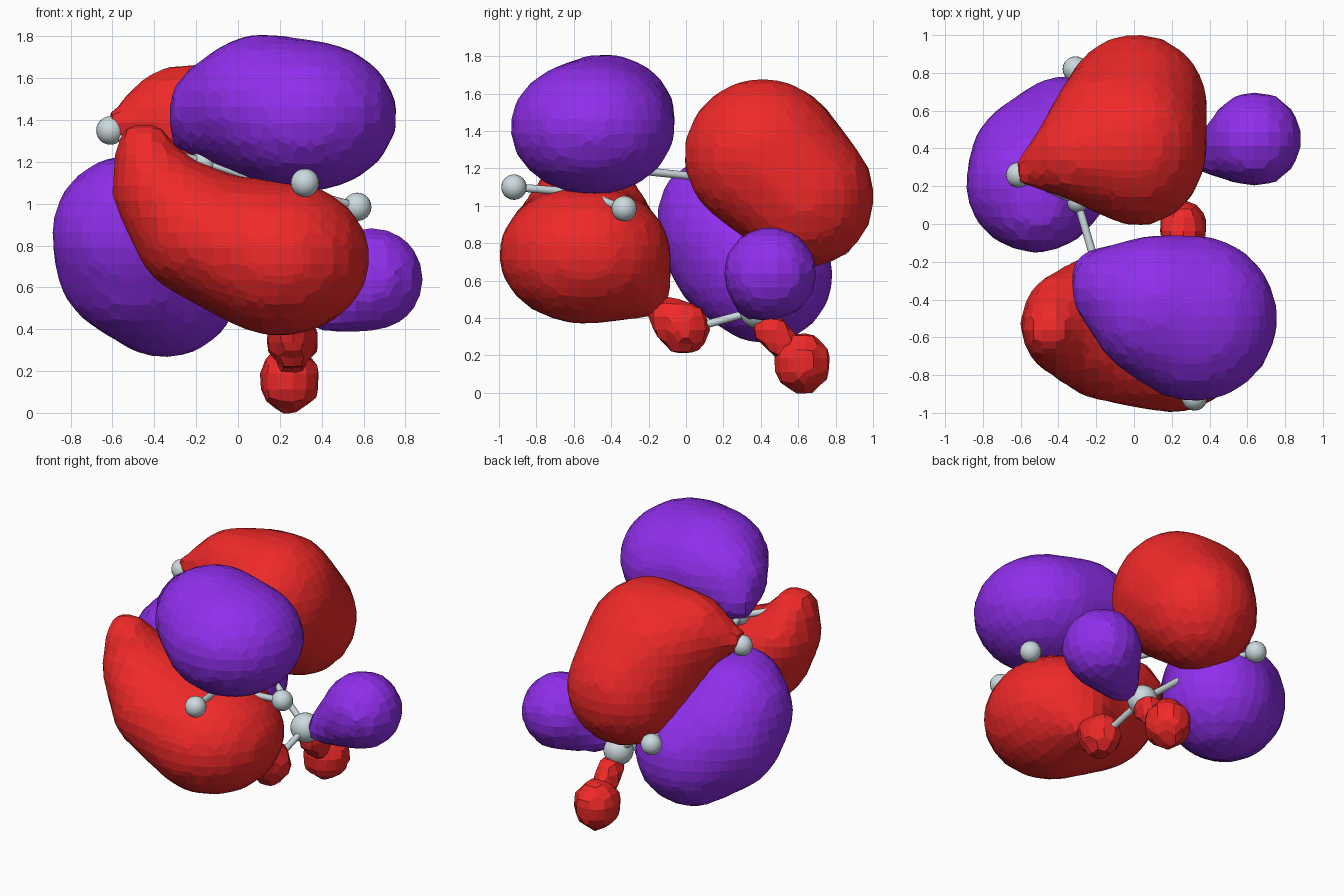
import bpy, bmesh
from mathutils import Vector, Matrix

if "Cube" in bpy.data.objects:
    bpy.data.objects.remove(bpy.data.objects["Cube"])


def material(name, rgb):
    m = bpy.data.materials.new(name)
    m.diffuse_color = (*rgb, 1)
    m.use_nodes = True
    m.node_tree.nodes["Principled BSDF"].inputs["Base Color"].default_value = m.diffuse_color
    return m


RED = material("red", (0.87, 0.022, 0.022))
PURPLE = material("purple", (0.28, 0.028, 0.84))
PALE = material("pale_grey", (0.60, 0.70, 0.73))
GROW = 0.012  # makes up for the shrinkage of the remesh


def finish(bm, name, mat):
    mesh = bpy.data.meshes.new(name)
    bm.to_mesh(mesh)
    bm.free()
    mesh.materials.append(mat)
    ob = bpy.data.objects.new(name, mesh)
    bpy.context.collection.objects.link(ob)
    return ob


def lobe(name, mat, balls, links, voxel=0.075):
    """Hull each linked group of ellipsoids, then fuse into one faceted blob."""
    total = bmesh.new()
    for link in links:
        part = bmesh.new()
        for i in link:
            centre, radii = balls[i]
            if not isinstance(radii, tuple):
                radii = (radii,) * 3
            radii = [r + GROW for r in radii]
            bmesh.ops.create_icosphere(
                part, subdivisions=4, radius=1,
                matrix=Matrix.LocRotScale(Vector(centre), None, Vector(radii)))
        res = bmesh.ops.convex_hull(part, input=part.verts[:])
        junk = {g for g in res["geom_interior"] + res["geom_unused"]
                if isinstance(g, bmesh.types.BMVert)}
        bmesh.ops.delete(part, geom=list(junk), context='VERTS')
        tmp = bpy.data.meshes.new("tmp")
        part.to_mesh(tmp)
        part.free()
        total.from_mesh(tmp)
        bpy.data.meshes.remove(tmp)
    ob = finish(total, name, mat)
    rm = ob.modifiers.new("fuse", 'REMESH')
    rm.mode = 'VOXEL'
    rm.voxel_size = voxel
    rm.use_smooth_shade = False
    return ob


# Large lobes above and below the first pair of carbons
lobe("upper_purple_lobe", PURPLE,
     [((0.32, -0.50, 1.42), (0.43, 0.43, 0.35)),
      ((0.12, -0.44, 1.48), (0.35, 0.37, 0.32)),
      ((-0.07, -0.35, 1.45), (0.25, 0.23, 0.24)),
      ((-0.23, -0.24, 1.34), 0.09)],
     [(0, 1, 2, 3)])
lobe("lower_red_lobe", RED,
     [((0.20, -0.54, 0.74), (0.42, 0.45, 0.36)),
      ((-0.13, -0.54, 0.84), (0.35, 0.39, 0.29)),
      ((-0.39, -0.53, 1.06), (0.20, 0.26, 0.20)),
      ((-0.45, -0.56, 1.25), (0.13, 0.14, 0.13)),
      ((0.24, -0.20, 0.52), 0.11)],
     [(0, 1), (1, 2), (2, 3), (0, 4)])

# Large lobes above and below the second pair of carbons
lobe("upper_red_lobe", RED,
     [((0.02, 0.41, 1.27), (0.355, 0.41, 0.40)),
      ((0.01, 0.64, 1.05), (0.365, 0.355, 0.37)),
      ((-0.14, 0.49, 1.30), (0.31, 0.33, 0.33)),
      ((-0.29, 0.37, 1.41), (0.24, 0.23, 0.24)),
      ((-0.56, 0.28, 1.38), 0.07)],
     [(0, 1, 2, 3), (3, 4)])
lobe("lower_purple_lobe", PURPLE,
     [((-0.52, 0.21, 0.86), (0.36, 0.35, 0.36)),
      ((-0.49, 0.30, 0.74), 0.375),
      ((-0.35, 0.42, 0.63), 0.355),
      ((-0.51, 0.09, 0.97), (0.25, 0.23, 0.25))],
     [(0, 1, 2, 3)])

# Small lobes around the end group
lobe("small_purple_lobe", PURPLE,
     [((0.64, 0.45, 0.64), 0.24), ((0.39, 0.36, 0.48), 0.09)], [(0, 1)])
lobe("small_red_lobe_rear", RED,
     [((0.245, 0.62, 0.16), (0.14, 0.15, 0.16))], [(0, 0)])
lobe("small_red_neck", RED,
     [((0.245, 0.58, 0.20), 0.075), ((0.26, 0.44, 0.35), 0.085)], [(0, 1)])
lobe("small_red_lobe_front", RED,
     [((0.26, -0.01, 0.345), (0.12, 0.14, 0.135)), ((0.25, -0.12, 0.43), 0.09)],
     [(0, 1)])

# Molecule skeleton: carbons (C) and hydrogens (H)
atoms = {
    "C1": (0.25, -0.55, 1.07), "C2": (-0.16, -0.36, 1.20),
    "C3": (-0.30, 0.12, 1.15), "C4": (-0.20, 0.46, 0.82),
    "C5": (0.25, 0.38, 0.44),
    "H1": (0.32, -0.92, 1.10), "H2": (0.57, -0.33, 0.985),
    "H3": (-0.49, -0.55, 1.28), "H4": (-0.61, 0.26, 1.35),
    "H5": (-0.31, 0.82, 0.80), "H6": (0.25, 0.62, 0.16),
    "H7": (0.26, 0.01, 0.34), "H8": (0.58, 0.43, 0.62)}
bonds = ["C1C2", "C2C3", "C3C4", "C4C5", "C1H1", "C1H2", "C2H3",
         "C3H4", "C4H5", "C5H6", "C5H7", "C5H8"]

for key, pos in atoms.items():
    bm = bmesh.new()
    r = 0.068 if key[0] == "H" else 0.095 if key == "C5" else 0.06
    bmesh.ops.create_uvsphere(bm, u_segments=20, v_segments=12, radius=r,
                              matrix=Matrix.Translation(pos))
    for f in bm.faces:
        f.smooth = True
    finish(bm, ("carbon_" if key[0] == "C" else "hydrogen_") + key[1], PALE)

for b in bonds:
    p, q = Vector(atoms[b[:2]]), Vector(atoms[b[2:]])
    rot = (q - p).to_track_quat('Z', 'Y')
    bm = bmesh.new()
    bmesh.ops.create_cone(bm, cap_ends=True, segments=12, radius1=0.021,
                          radius2=0.021, depth=(q - p).length,
                          matrix=Matrix.LocRotScale((p + q) / 2, rot, None))
    for f in bm.faces:
        f.smooth = len(f.verts) == 4
    finish(bm, "bond_" + b, PALE)
